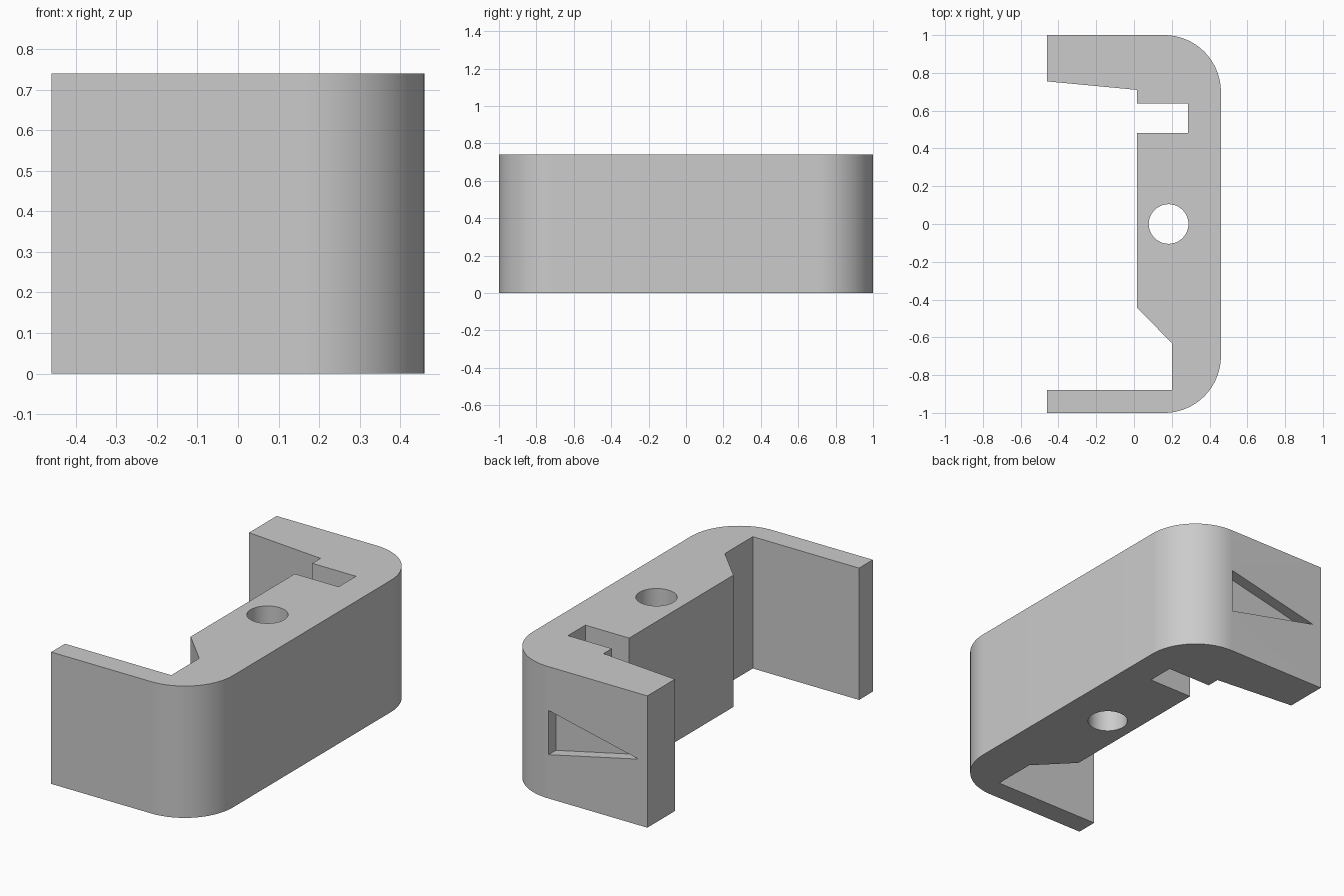
import bpy, bmesh
from math import cos, sin, pi, radians
from mathutils import Vector

cube = bpy.data.objects.get("Cube")
if cube:
    bpy.data.objects.remove(cube, do_unlink=True)

HEIGHT = 0.74
GREY = (0.6, 0.6, 0.6, 1)

grey = bpy.data.materials.new("plain_grey")
grey.use_nodes = True
grey.diffuse_color = GREY
grey.node_tree.nodes["Principled BSDF"].inputs["Base Color"].default_value = GREY


def prism(name, points, offset):
    """Extrude a closed outline of 3D points along an offset."""
    bm = bmesh.new()
    face = bm.faces.new([bm.verts.new(p) for p in points])
    moved = bmesh.ops.extrude_face_region(bm, geom=[face])["geom"]
    bmesh.ops.translate(bm, vec=Vector(offset),
                        verts=[v for v in moved if isinstance(v, bmesh.types.BMVert)])
    bmesh.ops.recalc_face_normals(bm, faces=bm.faces)
    mesh = bpy.data.meshes.new(name)
    bm.to_mesh(mesh)
    bm.free()
    mesh.materials.append(grey)
    obj = bpy.data.objects.new(name, mesh)
    bpy.context.collection.objects.link(obj)
    return obj


def arc(cx, cy, radius, start, end, steps):
    angles = [radians(start + (end - start) * i / steps) for i in range(steps + 1)]
    return [(cx + radius * cos(a), cy + radius * sin(a)) for a in angles]


# Bracket outline: rounded outer side, then the stepped inner side
outline = [(-0.46, -1)]
outline += arc(0.16, -0.7, 0.3, -90, 0, 24)
outline += arc(0.16, 0.7, 0.3, 0, 90, 24)
outline += [(-0.46, 1), (-0.46, 0.755), (0.015, 0.71), (0.015, 0.637),
            (0.287, 0.637), (0.287, 0.483), (0.015, 0.483), (0.015, -0.442),
            (0.2, -0.63), (0.2, -0.878), (-0.46, -0.878)]
bracket = prism("bracket_body", [(x, y, 0) for x, y in outline], (0, 0, HEIGHT))

# Cutters: through hole and triangular recess in the back face
circle = arc(0.183, 0, 0.105, 0, 360, 48)[:-1]
hole = prism("hole_cutter", [(x, y, -0.1) for x, y in circle], (0, 0, HEIGHT + 0.2))
triangle = [(0.153, 0.494), (0.153, 0.246), (-0.405, 0.37)]
recess = prism("recess_cutter", [(x, 0.936, z) for x, z in triangle], (0, 0.2, 0))

bpy.ops.object.select_all(action='DESELECT')
bpy.context.view_layer.objects.active = bracket
bracket.select_set(True)
for cutter in (hole, recess):
    cutter.hide_render = True
    mod = bracket.modifiers.new(cutter.name, 'BOOLEAN')
    mod.operation = 'DIFFERENCE'
    mod.solver = 'EXACT'
    mod.object = cutter
    bpy.ops.object.modifier_apply(modifier=mod.name)
    bpy.data.objects.remove(cutter, do_unlink=True)

bpy.ops.object.shade_smooth_by_angle(angle=radians(30))
